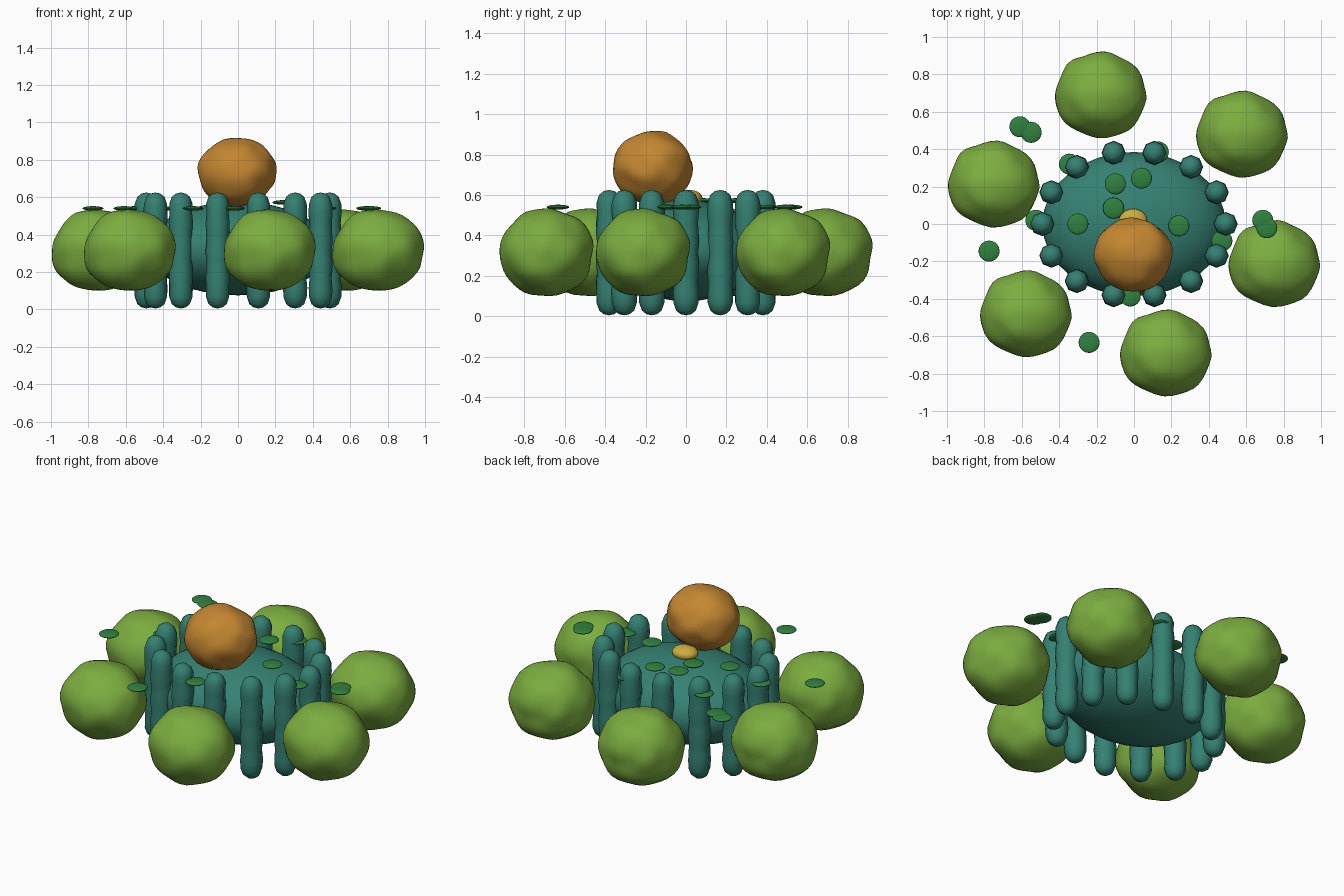
import bpy, bmesh, math
from mathutils import Vector, noise

if "Cube" in bpy.data.objects:
    bpy.data.objects.remove(bpy.data.objects["Cube"])


def material(name, rgb):
    m = bpy.data.materials.new(name)
    m.diffuse_color = (*rgb, 1)
    m.use_nodes = True
    m.node_tree.nodes["Principled BSDF"].inputs["Base Color"].default_value = m.diffuse_color
    return m


TEAL = material("teal", (0.035, 0.22, 0.17))
GREEN = material("green", (0.2, 0.42, 0.05))
ORANGE = material("orange", (0.55, 0.24, 0.03))
YELLOW = material("yellow", (0.6, 0.42, 0.05))
LEAF = material("leaf", (0.03, 0.22, 0.05))


def finish(bm, name, loc, mat):
    bmesh.ops.recalc_face_normals(bm, faces=bm.faces)
    for f in bm.faces:
        f.smooth = True
    me = bpy.data.meshes.new(name)
    bm.to_mesh(me)
    bm.free()
    me.materials.append(mat)
    ob = bpy.data.objects.new(name, me)
    ob.location = loc
    bpy.context.collection.objects.link(ob)
    return ob


def blob(name, loc, radii, mat, lump=0.0, seed=0):
    """Ellipsoid with optional soft lumps."""
    bm = bmesh.new()
    if lump:
        bmesh.ops.create_icosphere(bm, subdivisions=4, radius=1)
    else:
        bmesh.ops.create_uvsphere(bm, u_segments=32, v_segments=16, radius=1)
    for v in bm.verts:
        k = 1 + lump * noise.noise(v.co * 1.9 + Vector((seed, 3.1, 7.7)))
        v.co = Vector([c * k * r for c, r in zip(v.co, radii)])
    return finish(bm, name, loc, mat)


def pillar(name, loc, r, z0, z1, seed):
    """Round-ended rod, eight sided, slightly uneven along its length."""
    bm = bmesh.new()
    prof = [(r * math.sin(a), z0 + r * (1 - math.cos(a))) for a in (0.45, 0.9, 1.57)]
    n = 10
    for i in range(1, n):
        z = z0 + r + (z1 - z0 - 2 * r) * i / n
        prof.append((r * (1 + 0.05 * math.sin(i * 2.2 + seed)), z))
    prof += [(r * math.sin(a), z1 - r * (1 - math.cos(a))) for a in (1.57, 0.9, 0.45)]
    rings = []
    for rad, z in prof:
        rings.append([bm.verts.new((rad * math.cos(j * math.tau / 8),
                                    rad * math.sin(j * math.tau / 8), z)) for j in range(8)])
    for a, b in zip(rings, rings[1:]):
        for j in range(8):
            bm.faces.new((a[j], a[(j + 1) % 8], b[(j + 1) % 8], b[j]))
    for ring, z in ((rings[0], z0), (rings[-1], z1)):
        tip = bm.verts.new((0, 0, z))
        for j in range(8):
            bm.faces.new((ring[j], ring[(j + 1) % 8], tip))
    return finish(bm, name, loc, mat=TEAL)


# central body
blob("body", (0, 0, 0.325), (0.49, 0.385, 0.25), TEAL)

# ring of pillars
for k in range(14):
    a = k * math.tau / 14
    pillar(f"pillar_{k}", (0.49 * math.cos(a), 0.39 * math.sin(a), 0), 0.062, 0.005, 0.625, k)

# large green balls around the ring
for i, (x, y) in enumerate([(0.575, 0.48), (-0.18, 0.69), (-0.752, 0.213),
                            (-0.58, -0.48), (0.168, -0.69), (0.748, -0.212)]):
    blob(f"green_ball_{i}", (x, y, 0.315), (0.247, 0.23, 0.217), GREEN, 0.07, 1.3)

# orange ball and small yellow bead
blob("orange_ball", (-0.005, -0.163, 0.733), (0.21, 0.195, 0.183), ORANGE, 0.07, 5.2)
blob("yellow_bead", (-0.005, 0.015, 0.585), (0.076, 0.066, 0.04), YELLOW)

# thin leaf discs: inner ones rest higher than the outer ones
inner = [(-0.1, 0.215), (0.04, 0.245), (-0.11, 0.085), (-0.3, 0.0), (0.24, -0.01)]
outer = [(-0.61, 0.52), (-0.55, 0.49), (-0.775, -0.145), (-0.24, -0.633), (0.688, 0.02),
         (0.71, -0.02), (-0.345, 0.32), (-0.525, 0.02), (0.13, 0.385), (0.47, -0.09),
         (-0.02, -0.385)]
for i, (x, y) in enumerate(inner + outer):
    z = 0.572 if i < len(inner) else 0.54
    blob(f"leaf_disc_{i}", (x, y, z), (0.056, 0.056, 0.012), LEAF)
